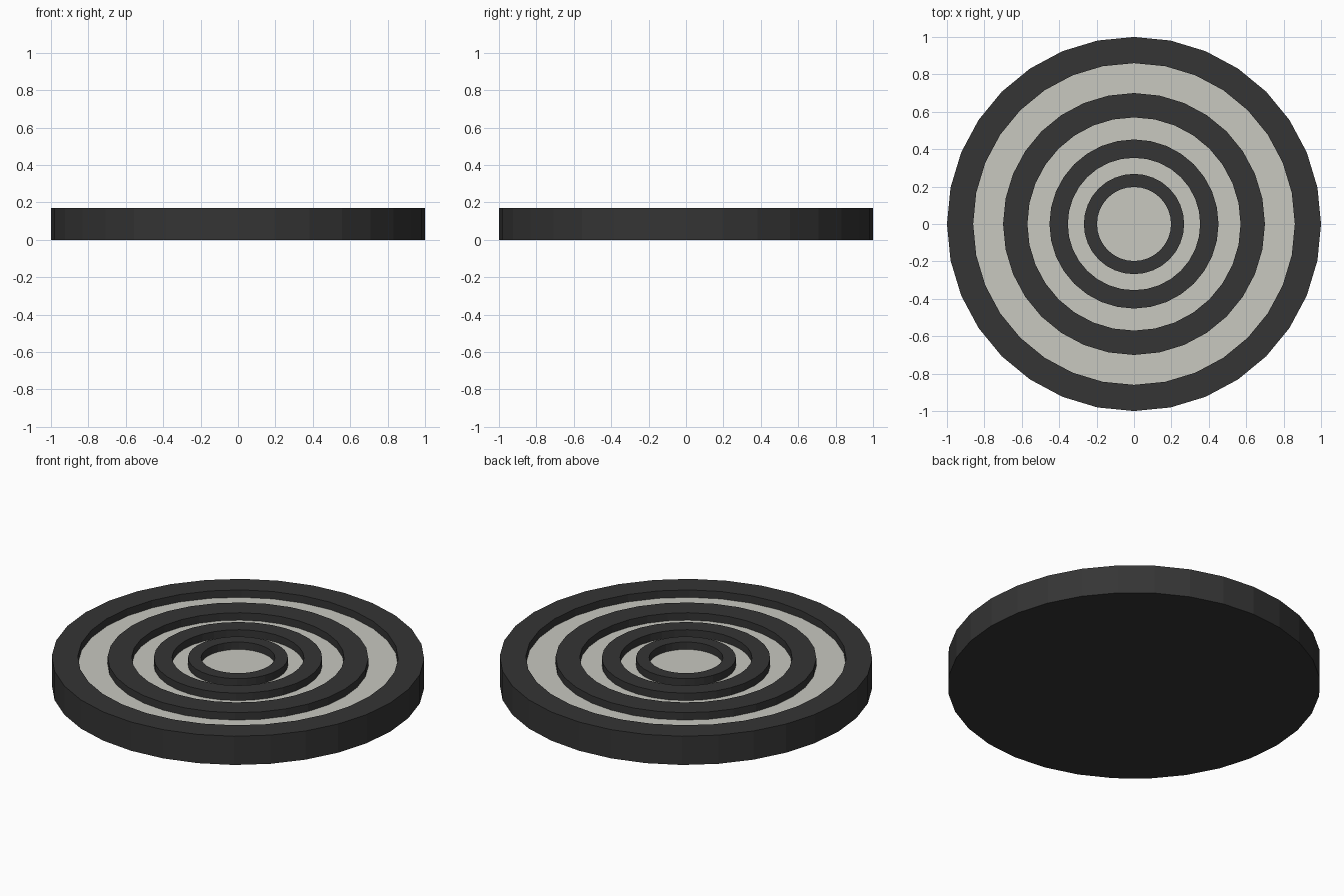
import bpy, bmesh, math

if "Cube" in bpy.data.objects:
    bpy.data.objects.remove(bpy.data.objects["Cube"])

SIDES = 32
TOP, FLOOR = 0.17, 0.126


def material(name, rgb):
    m = bpy.data.materials.new(name)
    m.diffuse_color = (*rgb, 1)
    m.use_nodes = True
    m.node_tree.nodes["Principled BSDF"].inputs["Base Color"].default_value = m.diffuse_color
    return m


dark = material("dark_rubber", (0.035, 0.035, 0.035))
light = material("pale_floor", (0.58, 0.58, 0.53))


def lathe(name, profile, mat):
    """Spin an (r, z) profile around the z axis."""
    bm = bmesh.new()
    verts = [bm.verts.new((r, 0, z)) for r, z in profile]
    edges = [bm.edges.new(pair) for pair in zip(verts, verts[1:])]
    bmesh.ops.spin(bm, geom=verts + edges, cent=(0, 0, 0), axis=(0, 0, 1),
                   angle=math.tau, steps=SIDES, use_merge=True)
    bmesh.ops.remove_doubles(bm, verts=bm.verts, dist=1e-4)
    bmesh.ops.recalc_face_normals(bm, faces=bm.faces)
    # open shells: make the flat top (or the underside) face outward
    f = max(bm.faces, key=lambda f: abs(f.normal.z) * f.calc_center_median().z)
    if f.normal.z < 0:
        bmesh.ops.reverse_faces(bm, faces=bm.faces)
    mesh = bpy.data.meshes.new(name)
    bm.to_mesh(mesh)
    bm.free()
    mesh.materials.append(mat)
    obj = bpy.data.objects.new(name, mesh)
    bpy.context.collection.objects.link(obj)
    return obj


# Body: closed underside, outer wall and raised rim
lathe("body", [(0, 0), (1, 0), (1, TOP), (0.86, TOP), (0.86, FLOOR)], dark)

# Raised concentric rings
rings = [(0.7, 0.57), (0.452, 0.354), (0.268, 0.198)]
for i, (outer, inner) in enumerate(rings, 1):
    lathe(f"raised_ring_{i}", [(outer, FLOOR), (outer, TOP), (inner, TOP), (inner, FLOOR)], dark)

# Pale recessed floors between the rings, and the centre disc
edges = [0.86] + [r for pair in rings for r in pair] + [0]
for i in range(0, len(edges), 2):
    lathe(f"recessed_floor_{i // 2 + 1}", [(edges[i], FLOOR), (edges[i + 1], FLOOR)], light)
